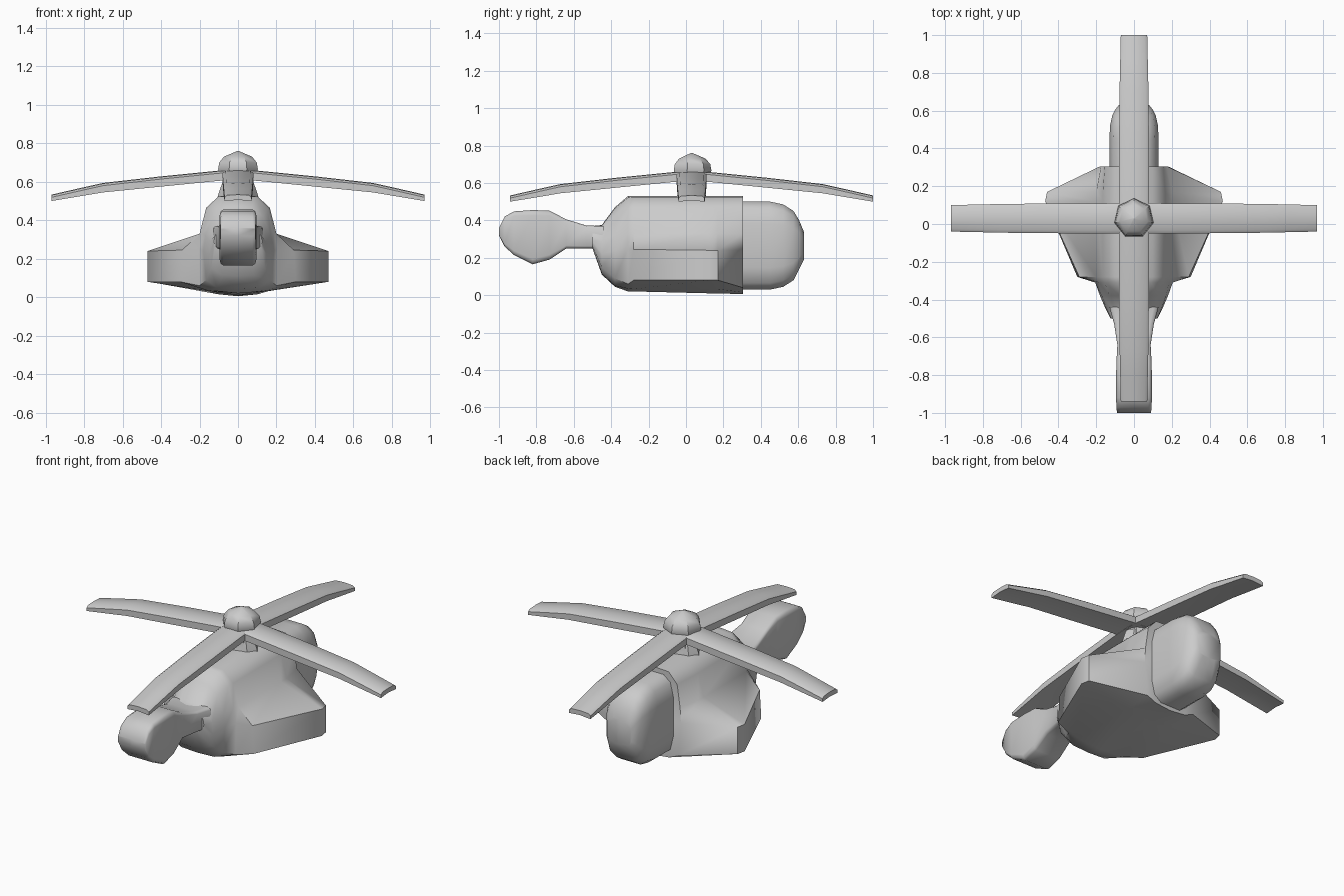
import bpy, bmesh, math
from mathutils import Matrix, Vector

cube = bpy.data.objects.get("Cube")
if cube:
    bpy.data.objects.remove(cube, do_unlink=True)

grey = bpy.data.materials.new("plain grey")
grey.use_nodes = True
GREY = (0.6, 0.6, 0.6, 1)
grey.diffuse_color = GREY
grey.node_tree.nodes["Principled BSDF"].inputs["Base Color"].default_value = GREY


def loft(name, rings, angle=40, matrix=None):
    """Skin a list of equal point rings and cap both ends."""
    bm = bmesh.new()
    loops = [[bm.verts.new(p) for p in ring] for ring in rings]
    n = len(loops[0])
    for a, b in zip(loops, loops[1:]):
        for i in range(n):
            j = (i + 1) % n
            bm.faces.new((a[i], a[j], b[j], b[i]))
    bm.faces.new(loops[0])
    bm.faces.new(loops[-1])
    if matrix:
        bm.transform(matrix)
    bmesh.ops.recalc_face_normals(bm, faces=bm.faces)
    mesh = bpy.data.meshes.new(name)
    bm.to_mesh(mesh)
    bm.free()
    mesh.materials.append(grey)
    ob = bpy.data.objects.new(name, mesh)
    bpy.context.collection.objects.link(ob)
    bpy.ops.object.select_all(action='DESELECT')
    ob.select_set(True)
    bpy.context.view_layer.objects.active = ob
    bpy.ops.object.shade_smooth_by_angle(angle=math.radians(angle))
    return ob


def mirrored_ring(y, zb, zt, half):
    """Closed cross-section from its left half, listed bottom to top."""
    pts = [(0, zb)] + half + [(0, zt)] + [(-x, z) for x, z in reversed(half)]
    return [(x, y, z) for x, z in pts]


def rounded_box(y, zb, zt, w, c):
    """Box cross-section with corners cut by the fraction c."""
    dx, dz = w * c, (zt - zb) * 0.5 * c
    return mirrored_ring(y, zb, zt, [(w - dx, zb), (w - dx * .3, zb + dz * .3), (w, zb + dz),
                                     (w, zt - dz), (w - dx * .3, zt - dz * .3), (w - dx, zt)])


# Fuselage: y, bottom z, top z, then half section
# (keel side, wing low, wing high, wing root, shoulder, roof edge)
nose = [
    (-0.50, .25, .37, [(.07, .25), (.12, .26), (.125, .29), (.12, .32), (.10, .35), (.05, .368)]),
    (-0.45, .11, .375, [(.08, .115), (.14, .15), (.15, .22), (.145, .29), (.11, .35), (.06, .372)]),
    (-0.38, .045, .47, [(.11, .05), (.165, .09), (.18, .24), (.17, .32), (.13, .42), (.07, .465)]),
    (-0.31, .02, .53, [(.14, .035), (.20, .06), (.205, .25), (.185, .33), (.155, .46), (.09, .522)]),
]
hull = [
    (-0.28, .02, .53, [(.15, .032), (.30, .08), (.29, .245), (.20, .33), (.165, .465), (.10, .525)]),
    (0.12, .01, .53, [(.16, .032), (.47, .08), (.47, .24), (.20, .33), (.165, .465), (.10, .525)]),
    (0.17, .01, .53, [(.16, .032), (.46, .08), (.46, .24), (.20, .33), (.165, .465), (.10, .525)]),
    (0.305, .005, .53, [(.10, .015), (.16, .04), (.18, .24), (.175, .33), (.155, .465), (.10, .525)]),
]
loft("fuselage", [mirrored_ring(*s) for s in nose + hull], 50)

# Front boom: boxy head tapering into a narrow neck
head = [(-1.0, .32, .36, .09), (-.97, .26, .42, .093), (-.92, .215, .448, .095),
        (-.82, .165, .455, .095), (-.73, .19, .452, .093), (-.64, .25, .405, .088),
        (-.53, .25, .372, .105), (-.44, .25, .37, .13)]
loft("front_boom", [rounded_box(y, zb, zt, w, .2) for y, zb, zt, w in head], 60)

# Rear pod: tall rounded lobe
pod = [(.20, .03, .50, .13), (.45, .03, .50, .13), (.52, .045, .485, .127), (.575, .08, .45, .115),
       (.605, .14, .40, .10), (.63, .19, .34, .08)]
loft("rear_pod", [rounded_box(y, zb, zt, w, .5) for y, zb, zt, w in pod], 60)

# Rotor: everything is built about its axis
axis = Matrix.Translation((0, 0.03, 0))


def turned(name, profile, sides, stretch=1, angle=35):
    rings = [[(r * stretch * math.sin(2 * math.pi * i / sides),
               r * math.cos(2 * math.pi * i / sides), z)
              for i in range(sides)] for r, z in profile]
    return loft(name, rings, angle, axis)


turned("mast", [(.085, .50), (.075, .54), (.065, .60), (.07, .65)], 8)
turned("mast_fairing", [(.075, .50), (.072, .53), (.055, .60)], 8, 1.45)
turned("hub_cap", [(.095, .64), (.106, .665), (.10, .70), (.075, .73), (.004, .76)], 7)

# Four drooping blades: reach, bottom z, top z, half width
blade = [(0, .61, .664, .08), (.10, .605, .658, .08), (.40, .575, .628, .079),
         (.70, .545, .594, .076), (.83, .523, .565, .073), (.97, .50, .533, .07)]
for k, side in enumerate(("left", "rear", "right", "front")):
    rings = [[(r, -w, zb), (r, -w, zt - .014), (r, -w * .8, zt - .003), (r, 0, zt),
              (r, w * .8, zt - .003), (r, w, zt - .014), (r, w, zb), (r, 0, zb + .006)]
             for r, zb, zt, w in blade]
    loft(side + "_rotor_blade", rings, 45, axis @ Matrix.Rotation(k * math.pi / 2, 4, 'Z'))
